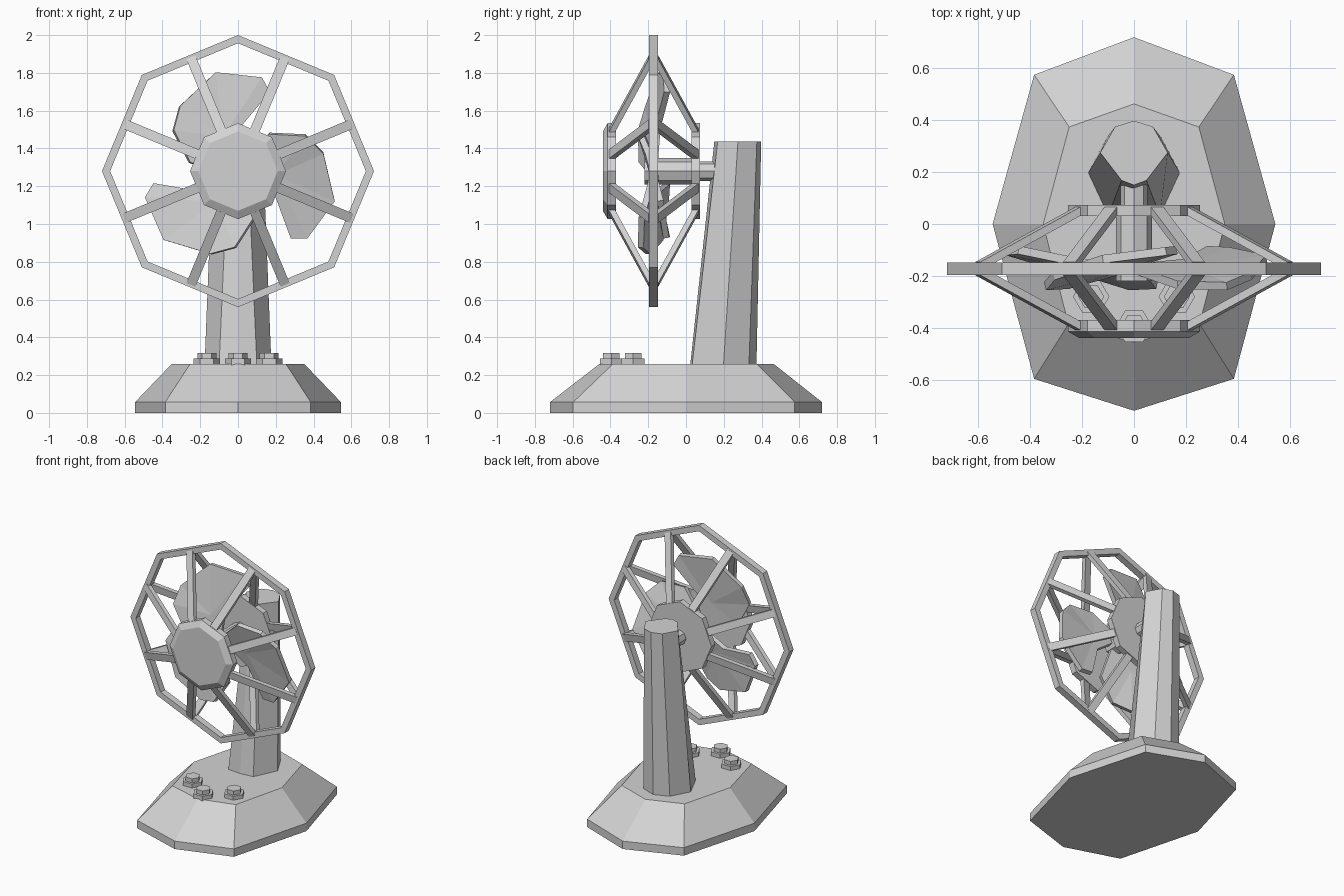
import bpy, bmesh, math
from mathutils import Vector

if "Cube" in bpy.data.objects:
    bpy.data.objects.remove(bpy.data.objects["Cube"])

# One plain grey for everything
grey = bpy.data.materials.new("light_grey")
grey.use_nodes = True
COLOR = (0.65, 0.65, 0.65, 1)
grey.diffuse_color = COLOR
grey.node_tree.nodes["Principled BSDF"].inputs["Base Color"].default_value = COLOR

AXIS_Z = 1.28     # height of the fan axis
RING_Y = -0.172   # plane of the outer ring


def finish(name, bm):
    bmesh.ops.recalc_face_normals(bm, faces=bm.faces)
    mesh = bpy.data.meshes.new(name)
    bm.to_mesh(mesh)
    bm.free()
    mesh.materials.append(grey)
    obj = bpy.data.objects.new(name, mesh)
    bpy.context.collection.objects.link(obj)
    return obj


def loft(name, sections, closed=False):
    """Skin a list of point loops; cap the ends or join them round."""
    bm = bmesh.new()
    loops = [[bm.verts.new(p) for p in s] for s in sections]
    n = len(loops[0])
    pairs = list(zip(loops, loops[1:]))
    if closed:
        pairs.append((loops[-1], loops[0]))
    else:
        bm.faces.new(loops[0])
        bm.faces.new(loops[-1])
    for a, b in pairs:
        for i in range(n):
            j = (i + 1) % n
            bm.faces.new((a[i], a[j], b[j], b[i]))
    return finish(name, bm)


def polar(angle, r, y):
    """Point around the fan axis, angle in degrees."""
    a = math.radians(angle)
    return Vector((r * math.cos(a), y, AXIS_Z + r * math.sin(a)))


def around(r, y, n=8):
    return [polar(360 * i / n, r, y) for i in range(n)]


def mirrored(half, z):
    """Symmetric outline from points running front to back on +x."""
    other = [(-x, y) for x, y in half[-2:0:-1]]
    return [(x, y, z) for x, y in half + other]


# Base: slab with sloped upper part
foot = [(0, -0.72), (0.385, -0.597), (0.545, 0), (0.385, 0.575), (0, 0.72)]
deck = [(0, -0.457), (0.253, -0.386), (0.35, 0), (0.25, 0.374), (0, 0.463)]
loft("base", [mirrored(foot, 0), mirrored(foot, 0.057), mirrored(deck, 0.26)])

# Column leaning backwards
low = [(0, 0.022), (0.1, 0.032), (0.177, 0.198), (0.105, 0.333), (0, 0.373)]
high = [(0, 0.15), (0.048, 0.168), (0.13, 0.275), (0.073, 0.375), (0, 0.398)]
loft("column", [mirrored(low, 0.25), mirrored(high, 1.437)])

# Stepped control knobs
for name, x, y in (("right", -0.165, -0.28), ("middle", 0, -0.395), ("left", 0.165, -0.28)):
    def hexagon(r, z):
        return [(x + r * math.cos(i * math.pi / 3), y + r * math.sin(i * math.pi / 3), z)
                for i in range(6)]
    loft(name + "_knob", [hexagon(0.07, 0.25), hexagon(0.07, 0.288),
                          hexagon(0.05, 0.288), hexagon(0.05, 0.316)])

# Cage: outer ring, front cap and back plate
loft("cage_ring", [around(0.72, -0.196), around(0.72, -0.148),
                   around(0.677, -0.148), around(0.677, -0.196)], closed=True)
loft("cage_front_cap", [around(0.21, -0.44), around(0.254, -0.415), around(0.254, -0.37)])
loft("cage_back_plate", [around(0.254, 0.03), around(0.254, 0.073)])


def spoke(name, angle, hub_y, rim_y):
    start, end = polar(angle, 0.228, hub_y), polar(angle, 0.645, rim_y)
    side = (polar(angle + 90, 1, 0) - Vector((0, 0, AXIS_Z))) * 0.026
    up = (end - start).cross(side).normalized() * 0.015
    loft(name, [[p + side + up, p - side + up, p - side - up, p + side - up]
                for p in (start, end)])


for k in range(8):
    spoke("front_spoke", 22.5 + 45 * k, -0.395, RING_Y - 0.012)
    spoke("back_spoke", 22.5 + 45 * k, 0.052, RING_Y + 0.012)

# Drive shaft and its link to the column
loft("motor_shaft", [around(0.07, -0.22), around(0.07, 0.05)])
loft("column_link", [around(0.052, 0.05), around(0.052, 0.22)])

# Three twisted blades: (angle, radius, depth) round a fan centre
rim = [(110, 0.04, -0.165), (88, 0.23, -0.15), (68.5, 0.45, -0.1), (76, 0.51, -0.105),
       (103, 0.535, -0.135), (132, 0.462, -0.2), (148, 0.405, -0.24),
       (170, 0.26, -0.235), (200, 0.06, -0.18)]
for k in range(3):
    bm = bmesh.new()
    center = bm.verts.new(polar(115 + 120 * k, 0.2, -0.175))
    edge = [bm.verts.new(polar(a + 120 * k, r, y)) for a, r, y in rim]
    for i, v in enumerate(edge):
        bm.faces.new((center, v, edge[(i + 1) % len(edge)]))
    blade = finish("fan_blade", bm)
    thick = blade.modifiers.new("thickness", 'SOLIDIFY')
    thick.thickness = 0.032
    thick.offset = 0
